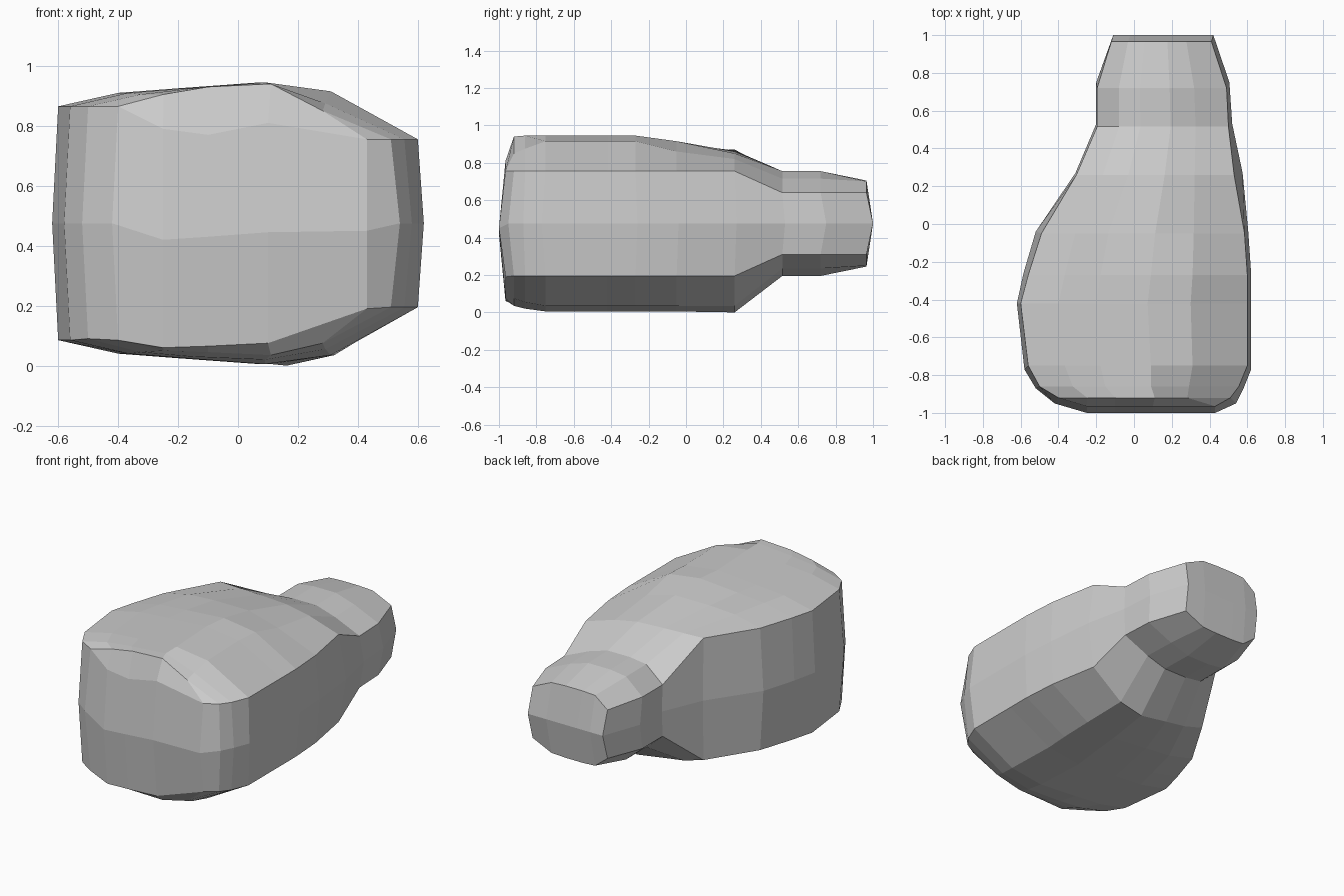
import bpy, bmesh

MID_Z = 0.475
# Column positions across each cross-section, left to right
COLS = (0.0, 0.167, 0.33, 0.56, 0.75, 1.0)

# Height profiles across the upper and lower skins
FULL = (0.865, 0.91, 0.925, 0.945, 0.915, 0.755)
NECK = (0.64, 0.74, 0.755, 0.755, 0.715, 0.64)
TIP = (0.63, 0.70, 0.705, 0.705, 0.70, 0.64)


def under(profile):
    return tuple(0.95 - z for z in profile)


# Stations: y, rim left/right, girth left/right, girth y, top, bottom
STATIONS = [
    (-0.92, -0.40, 0.51, -0.42, 0.54, -0.95,
     (0.865, 0.905, 0.93, 0.94, 0.85, 0.755), (0.085, 0.05, 0.045, 0.035, 0.075, 0.195)),
    (-0.86, -0.50, 0.555, -0.52, 0.58, -0.87,
     (0.865, 0.905, 0.925, 0.945, 0.875, 0.755), (0.09, 0.045, 0.03, 0.02, 0.055, 0.195)),
    (-0.75, -0.56, 0.60, -0.58, 0.62, -0.77, FULL, under(FULL)),
    (-0.42, -0.60, 0.60, -0.62, 0.62, -0.42, FULL, under(FULL)),
    (-0.27, -0.56, 0.60, -0.585, 0.62, -0.26, FULL, under(FULL)),
    (-0.05, -0.49, 0.585, -0.52, 0.605, -0.04,
     (0.865, 0.905, 0.915, 0.915, 0.86, 0.755), under(FULL)),
    (0.26, -0.305, 0.53, -0.31, 0.575, 0.27,
     (0.87, 0.865, 0.86, 0.85, 0.82, 0.755), (0.09, 0.05, 0.03, 0.0, 0.035, 0.195)),
    (0.515, -0.195, 0.50, -0.20, 0.52, 0.53, NECK, under(NECK)),
    (0.72, -0.195, 0.49, -0.20, 0.505, 0.75, NECK, under(NECK)),
    (0.965, -0.12, 0.41, -0.11, 0.42, 1.0, TIP, under(TIP)),
]

bm = bmesh.new()


def station_ring(y, left, right, gl, gr, gy, top, bottom):
    xs = [left + (right - left) * t for t in COLS]
    up = [bm.verts.new((x, y, z)) for x, z in zip(xs, top)]
    low = [bm.verts.new((x, y, z)) for x, z in zip(xs, bottom)]
    return up, low, bm.verts.new((gl, gy, MID_Z)), bm.verts.new((gr, gy, MID_Z))


def strip(a, b):
    # Join two rows, skipping repeated corners
    for i in range(len(a) - 1):
        face = list(dict.fromkeys((a[i], a[i + 1], b[i + 1], b[i])))
        if len(face) > 2:
            bm.faces.new(face)


# Body and neck skin
rings = [station_ring(*s) for s in STATIONS]
loops = [up + [gr] + low[::-1] + [gl, up[0]] for up, low, gl, gr in rings]
for a, b in zip(loops, loops[1:]):
    strip(a, b)


def row(xs, y, zs):
    return [bm.verts.new((x, y, z)) for x, z in zip(xs, zs)]


# Bulging front wall with bevelled upper and lower edges
up, low, gl, gr = rings[0]
xs = (-0.25, -0.10, 0.10, 0.43)
upper = [up[0]] + row(xs, -0.965, (0.79, 0.77, 0.81, 0.755)) + [up[-1]]
middle = [gl] + row(xs, -1.0, (0.42, 0.43, 0.445, 0.45)) + [gr]
lower = [low[0]] + row(xs, -0.965, (0.06, 0.065, 0.075, 0.19)) + [low[-1]]
for a, b in zip((up, upper, middle, lower), (upper, middle, lower, low)):
    strip(a, b)

# Neck end
up, low, gl, gr = rings[-1]
middle = [gl] + row((-0.02, 0.07, 0.18, 0.29), 1.0, (MID_Z,) * 4) + [gr]
strip(up, middle)
strip(middle, low)

bmesh.ops.recalc_face_normals(bm, faces=bm.faces)
mesh = bpy.data.meshes.new("faceted_body")
bm.to_mesh(mesh)
bm.free()
bpy.context.collection.objects.link(bpy.data.objects.new("faceted_body", mesh))
